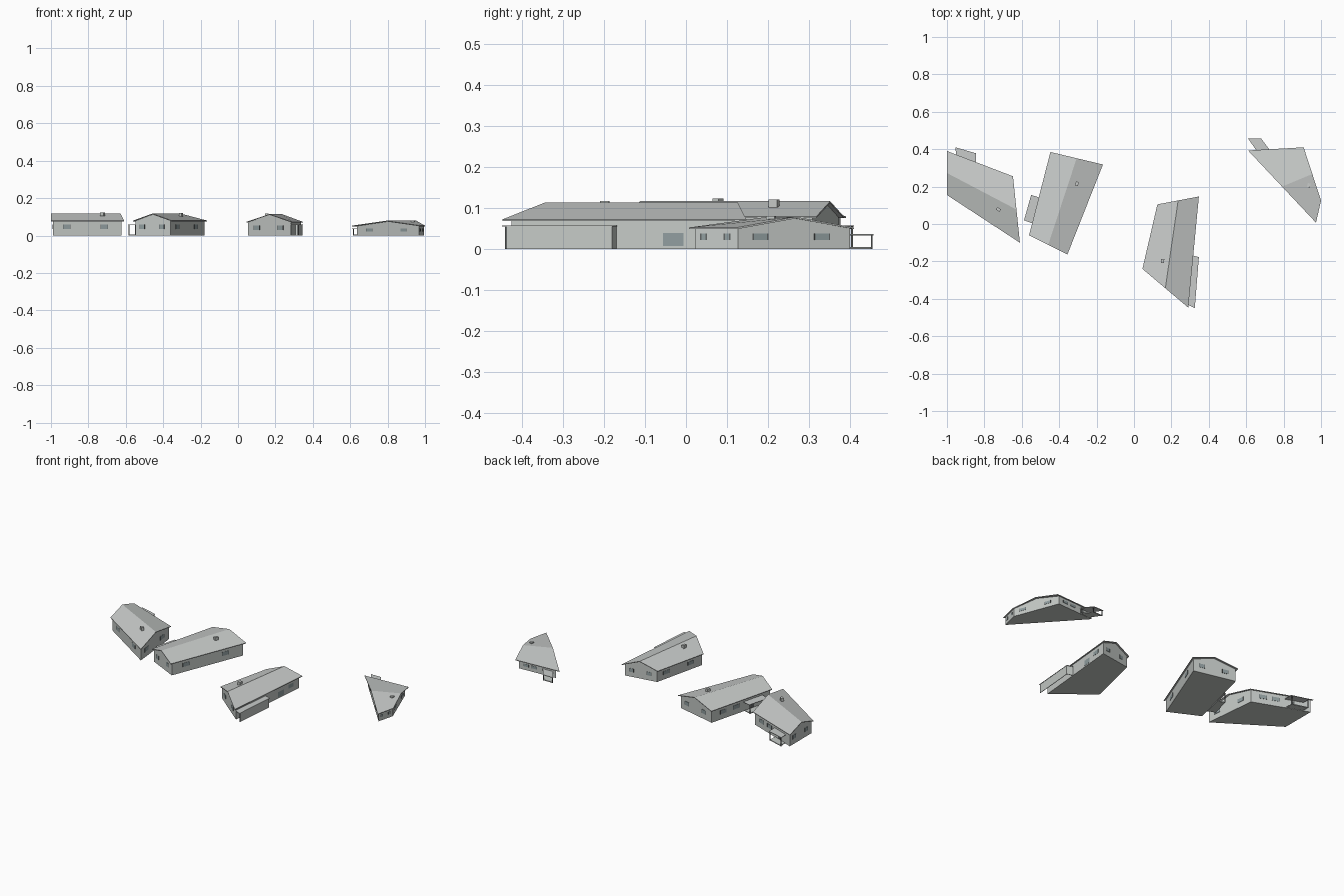
import bpy, bmesh
from mathutils import Vector

cube = bpy.data.objects.get("Cube")
if cube:
    bpy.data.objects.remove(cube)


def material(name, rgb):
    m = bpy.data.materials.new(name)
    m.use_nodes = True
    m.diffuse_color = (*rgb, 1)
    m.node_tree.nodes["Principled BSDF"].inputs["Base Color"].default_value = (*rgb, 1)
    return m


ROOF = material("roof pale grey", (0.58, 0.60, 0.59))
WALL = material("wall grey green", (0.56, 0.59, 0.57))
GLASS = material("window blue grey", (0.28, 0.34, 0.35))
TRIM = material("dark trim", (0.12, 0.13, 0.13))


def loft(name, ring_a, ring_b, mat):
    """Closed solid between two rings of equal length."""
    bm = bmesh.new()
    a = [bm.verts.new(p) for p in ring_a]
    b = [bm.verts.new(p) for p in ring_b]
    bm.faces.new(a)
    bm.faces.new(b)
    n = len(a)
    for i in range(n):
        j = (i + 1) % n
        bm.faces.new((a[i], a[j], b[j], b[i]))
    bmesh.ops.recalc_face_normals(bm, faces=bm.faces)
    mesh = bpy.data.meshes.new(name)
    bm.to_mesh(mesh)
    bm.free()
    mesh.materials.append(mat)
    obj = bpy.data.objects.new(name, mesh)
    bpy.context.collection.objects.link(obj)
    return obj


def slab(name, quad, z0, z1, mat):
    return loft(name, [(p[0], p[1], z0) for p in quad], [(p[0], p[1], z1) for p in quad], mat)


def plate(name, a, b, t, width, z0, z1, mat, thick=0.003):
    """Thin panel on the wall running from a to b, centred at fraction t."""
    d = (b - a).normalized()
    out = Vector((d.y, -d.x)) * thick / 2
    c = a.lerp(b, t)
    h = d * width / 2
    return slab(name, [c - h - out, c + h - out, c + h + out, c - h + out], z0, z1, mat)


def window(name, a, b, t, width, z0, z1):
    plate(name + "_glass", a, b, t, width, z0, z1, GLASS)
    step = width / 2 / (b - a).length
    for s in (-1, 1):
        plate(name + "_jamb", a, b, t + s * step, 0.003, z0, z1, TRIM, 0.004)


def porch(name, quad, height):
    """Outer edge is the first two corners of the quad."""
    q = [Vector(p) for p in quad]
    mid = sum(q, Vector((0, 0))) / 4
    post = [p.lerp(mid, 0.12) for p in q]
    slab(name + "_canopy", q, height - 0.003, height, ROOF)
    slab(name + "_floor", post, 0, 0.005, WALL)
    r = 0.002
    for p in post[:2]:
        square = [p + Vector(o) for o in ((-r, -r), (r, -r), (r, r), (-r, r))]
        slab(name + "_post", square, 0, height - 0.003, TRIM)


def house(name, corners, eave, ridge, vent, skip_walls=(), porch_wall=None):
    p = [Vector(c) for c in corners]

    def at(u, v):
        return p[0].lerp(p[1], u).lerp(p[3].lerp(p[2], u), v)

    # Gable roof with eaves along the first and third sides
    def roof_ring(u):
        ring = []
        for drop, order in ((0, (0, .5, 1)), (0.004, (1, .5, 0))):
            for v in order:
                c = at(u, v)
                ring.append((c.x, c.y, (ridge if v == .5 else eave) - drop))
        return ring

    loft(name + "_roof", roof_ring(0), roof_ring(1), ROOF)

    # Walls stand inside the eaves and rise to the gables
    du = 0.012 / (at(1, .5) - at(0, .5)).length

    def wall_ring(u):
        dv = 0.01 / (at(u, 1) - at(u, 0)).length
        ring = []
        for v, z in ((dv, 0), (dv, eave - .002), (.5, ridge - .003), (1 - dv, eave - .002), (1 - dv, 0)):
            c = at(u, v)
            ring.append(Vector((c.x, c.y, z)))
        return ring

    r0, r1 = wall_ring(du), wall_ring(1 - du)
    loft(name + "_walls", r0, r1, WALL)
    q = [r0[0].to_2d(), r1[0].to_2d(), r1[4].to_2d(), r0[4].to_2d()]

    # Pairs of windows on each wall, plus a door under the porch
    for i in range(4):
        if i in skip_walls:
            continue
        a, b = q[i], q[(i + 1) % 4]
        spots = (.2, .42) if i == porch_wall else (.2, .75)
        for t in spots:
            width = min(0.045, 0.13 * (b - a).length)
            window(name + "_window", a, b, t, width, eave * .42, eave * .72)
        if i == porch_wall:
            plate(name + "_door", a, b, .7, .02, .004, eave * .62, TRIM)

    # Roof vent with a dark rim
    c = Vector(vent[:2])
    along = (p[1] - p[0]).normalized() * 0.011
    across = Vector((-along.y, along.x)) * 0.75
    quad = [c - along - across, c + along - across, c + along + across, c - along + across]
    slab(name + "_vent", quad, vent[2] - 0.02, vent[2] - .002, WALL)
    slab(name + "_vent_cap", quad, vent[2] - .002, vent[2], ROOF)
    return q


house("west_house", [(-1, .155), (-.61, -.10), (-.647, .255), (-1, .39)],
      .08, .117, (-.725, .078, .124), porch_wall=2)
porch("west_porch", [(-.955, .41), (-.845, .378), (-.845, .32), (-.95, .36)], .058)

house("middle_house", [(-.356, -.163), (-.166, .318), (-.447, .385), (-.561, -.06)],
      .08, .117, (-.305, .215, .121), porch_wall=2)
porch("middle_porch", [(-.55, .155), (-.588, .02), (-.535, 0), (-.50, .14)], .06)

east = house("long_house", [(.29, -.447), (.347, .147), (.125, .105), (.045, -.24)],
             .073, .114, (.153, -.198, .118), skip_walls=(0,))
plate("long_house_large_window", east[0], east[1], .71, .05, .008, .04, GLASS)
plate("long_house_side_window", east[0], east[1], .87, .045, .03, .053, GLASS)

# Enclosed side gallery, open at its front end
outer_front, outer_back = Vector((.322, -.44)), Vector((.344, -.182))
slab("gallery_canopy", [(.325, -.449), (.347, -.177), (.31, -.168), (.283, -.43)], .055, .058, ROOF)
plate("gallery_side_wall", outer_front, outer_back, .5, (outer_back - outer_front).length, 0, .055, WALL)
plate("gallery_end_wall", outer_back, Vector((.305, -.17)), .5, .04, 0, .055, WALL)
plate("gallery_post", outer_front, outer_back, .005, .004, 0, .055, TRIM, .005)

house("small_house", [(.973, .007), (1, .125), (.907, .41), (.61, .393)],
      .053, .079, (.935, .207, .081), porch_wall=2)
porch("small_porch", [(.61, .457), (.68, .457), (.73, .39), (.66, .385)], .037)
